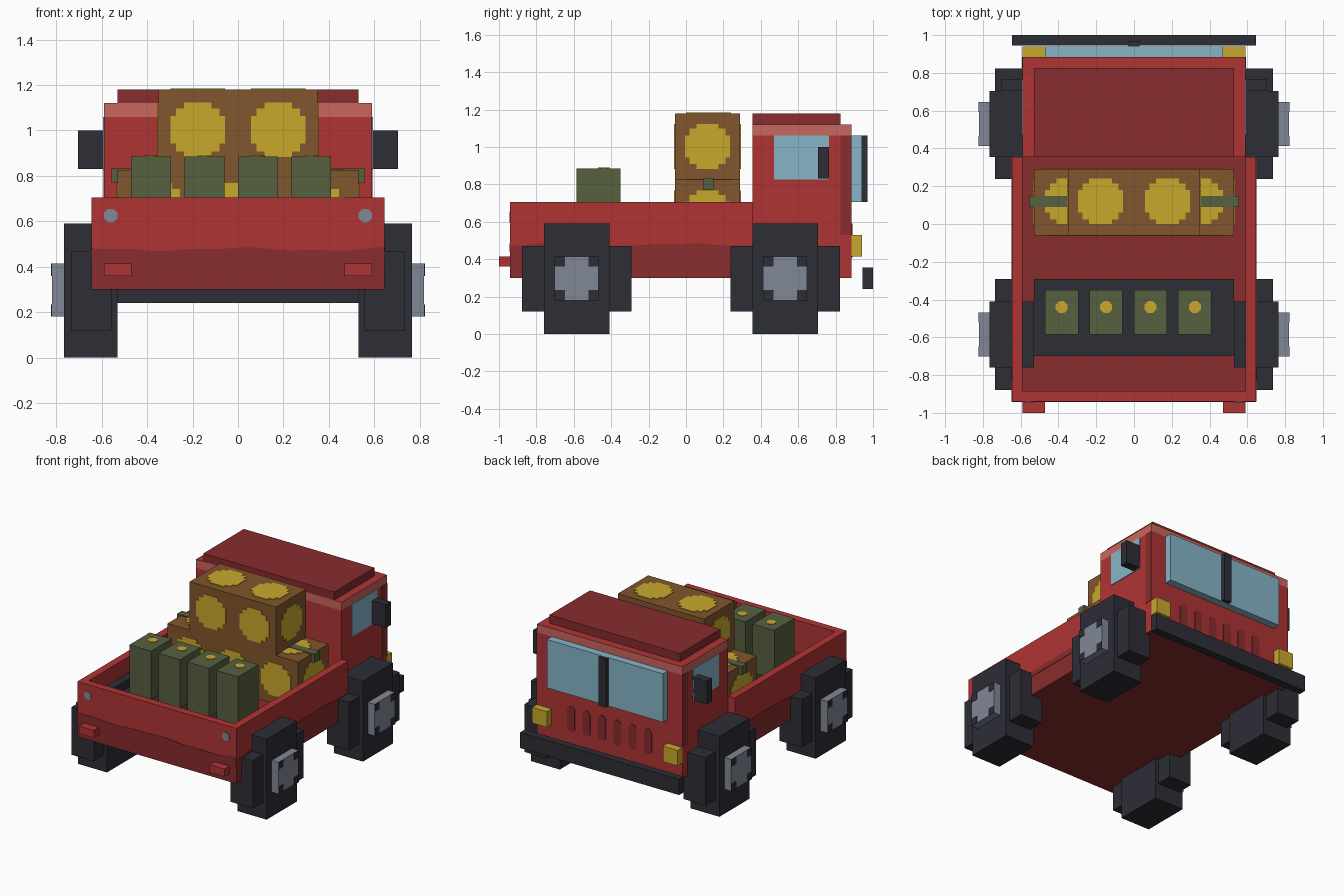
import bpy, bmesh, math
from mathutils import Vector

cube = bpy.data.objects.get("Cube")
if cube:
    bpy.data.objects.remove(cube, do_unlink=True)


def material(name, hex_colour):
    """Flat material from an sRGB hex string."""
    srgb = [int(hex_colour[i:i + 2], 16) / 255 for i in (0, 2, 4)]
    rgba = [c / 12.92 if c < 0.04 else ((c + 0.055) / 1.055) ** 2.4 for c in srgb] + [1]
    m = bpy.data.materials.new(name)
    m.use_nodes = True
    m.diffuse_color = rgba
    m.node_tree.nodes["Principled BSDF"].inputs["Base Color"].default_value = rgba
    return m


RED = material("red paint", "B03434")
DARK_RED = material("dark red paint", "882C2E")
LIGHT_RED = material("light red trim", "C9675F")
BLACK = material("black rubber", "2D2D36")
GREY = material("grey metal", "808796")
GLASS = material("blue glass", "87B5C9")
YELLOW = material("yellow", "C9A92C")
BROWN = material("brown crate", "81562D")
GREEN = material("olive green", "566040")


def finish(name, bm, mats, rule=None):
    """Turn a bmesh into an object; rule(face) gives the material index."""
    bmesh.ops.recalc_face_normals(bm, faces=bm.faces)
    bm.normal_update()
    if rule:
        for f in bm.faces:
            f.material_index = rule(f)
    mesh = bpy.data.meshes.new(name)
    bm.to_mesh(mesh)
    bm.free()
    for m in mats:
        mesh.materials.append(m)
    ob = bpy.data.objects.new(name, mesh)
    bpy.context.collection.objects.link(ob)
    return ob


def box(name, x, y, z, *mats, rule=None):
    """Box from three (min, max) ranges."""
    bm = bmesh.new()
    bmesh.ops.create_cube(bm, size=1)
    for v in bm.verts:
        v.co = [r[0] if c < 0 else r[1] for c, r in zip(v.co, (x, y, z))]
    return finish(name, bm, mats, rule)


def pair(name, x, y, z, *mats):
    """The same box on the left and on the right."""
    box("left_" + name, x, y, z, *mats)
    box("right_" + name, (-x[1], -x[0]), y, z, *mats)


def plate(name, outline, axis, at, mat, thick=0.004):
    """Thin painted plate: 2D outline standing off a surface along an axis."""
    bm = bmesh.new()

    def place(u, v):
        co = [u, v]
        co.insert("xyz".index(axis), at)
        return bm.verts.new(co)

    face = bm.faces.new([place(u, v) for u, v in outline])
    out = bmesh.ops.extrude_face_region(bm, geom=[face])["geom"]
    step = Vector((0, 0, 0))
    step["xyz".index(axis)] = thick
    bmesh.ops.translate(bm, vec=step, verts=[g for g in out if isinstance(g, bmesh.types.BMVert)])
    return finish(name, bm, [mat])


def disc(u, v, r, n=12, stretch=0):
    """Round outline; stretch pulls it into an upright pill."""
    pts = []
    for i in range(n):
        a = math.tau * (i + 0.5) / n
        pts.append((u + r * math.cos(a), v + r * math.sin(a) + math.copysign(stretch, math.sin(a))))
    return pts


def stepped_spot(u, v):
    """Blocky round spot, one quarter turned four times."""
    quarter = [(.12, .06), (.095, .06), (.095, .095), (.06, .095), (.06, .12)]
    pts = []
    for _ in range(4):
        pts += [(u + a, v + b) for a, b in quarter]
        quarter = [(-b, a) for a, b in quarter]
    return pts


def rect(u0, u1, v0, v1):
    return [(u0, v0), (u1, v0), (u1, v1), (u0, v1)]


# Cargo bed: dark floor slab, red walls
box("bed_floor", (-.645, .645), (-.94, .355), (.30, .47), DARK_RED)
pair("bed_wall", (.59, .645), (-.94, .355), (.47, .705), RED)
box("tailgate", (-.59, .59), (-.94, -.885), (.47, .705), RED)
box("bed_tray", (-.53, .53), (-.70, -.29), (.47, .53), BLACK)


# Wavy dark skirt along the bed
def skirt(u0, u1, n=36):
    pts = [(u0, .44), (u1, .44)]
    for i in range(n + 1):
        u = u1 + (u0 - u1) * i / n
        pts.append((u, .477 + .006 * math.sin(9 * u + 1.5) + .003 * math.sin(23 * u)))
    return pts


plate("tailgate_skirt", skirt(-.645, .645), "y", -.94, DARK_RED, -.003)
for side, s in (("left", 1), ("right", -1)):
    plate(side + "_bed_skirt", skirt(-.94, .355), "x", s * .645, DARK_RED, s * .003)
    plate(side + "_reflector", disc(s * .56, .625, .032, 8), "y", -.94, GREY, -.005)
pair("tail_lamp", (.47, .59), (-1, -.94), (.36, .415), RED)

# Cab
box("cab", (-.59, .59), (.355, .885), (.30, 1.06), RED, DARK_RED,
    rule=lambda f: int(f.normal.z < -.5))
box("cab_trim", (-.59, .59), (.355, .885), (1.06, 1.12), LIGHT_RED, RED,
    rule=lambda f: int(f.normal.z > .5))
box("roof", (-.53, .53), (.355, .825), (1.12, 1.18), DARK_RED)
for side, s in (("left", 1), ("right", -1)):
    plate(side + "_window", rect(.47, .765, .825, 1.06), "x", s * .59, GLASS, s * .005)
    plate(side + "_corner_stripe", rect(.825, .885, .53, 1.06), "x", s * .59, DARK_RED, s * .003)
pair("mirror", (.59, .705), (.705, .765), (.83, 1.0), BLACK)
box("windshield", (-.47, .47), (.885, .94), (.705, 1.06), GLASS)
box("windshield_divider", (-.03, .03), (.94, .97), (.705, 1.06), BLACK)
pair("headlight", (.47, .59), (.885, .94), (.415, .53), YELLOW)
box("bumper", (-.645, .645), (.945, 1.0), (.24, .355), BLACK)
for i in range(6):
    plate(f"grille_vent_{i + 1}", disc((i - 2.5) * .125, .5, .034, 8, .06), "y", .885, DARK_RED)

# Wheels: two crossed blocks, square hub with dark corners
for end, cy in (("cab", .53), ("bed", -.585)):
    pair(end + "_tyre_tall", (.53, .765), (cy - .175, cy + .175), (0, .59), BLACK)
    pair(end + "_tyre_long", (.555, .735), (cy - .293, cy + .293), (.12, .47), BLACK)
    pair(end + "_hub", (.765, .82), (cy - .117, cy + .117), (.18, .413), GREY)
    for s in (1, -1):
        for a in (1, -1):
            for b in (1, -1):
                u, v = cy + a * .09, .297 + b * .09
                plate(end + "_hub_corner", rect(u - .027, u + .027, v - .027, v + .027),
                      "x", s * .82, BLACK, s * .003)


# Crates with blocky spots
def crate(name, half, z, spots, top_spots):
    y0, y1 = -.06, .29
    cy, cz = (y0 + y1) / 2, (z[0] + z[1]) / 2
    box(name, (-half, half), (y0, y1), z, BROWN)
    for x in spots:
        plate(name + "_front_spot", stepped_spot(x, cz), "y", y0, YELLOW, -.004)
        plate(name + "_back_spot", stepped_spot(x, cz), "y", y1, YELLOW)
    for x in top_spots:
        plate(name + "_top_spot", stepped_spot(x, cy + .005), "z", z[1], YELLOW)
    for s in (1, -1):
        plate(name + "_side_spot", stepped_spot(cy, cz), "x", s * half, YELLOW, s * .004)


crate("lower_crate", .53, (.47, .825), (-.35, 0, .35), (-.35, .35))
crate("upper_crate", .35, (.825, 1.18), (-.177, .177), (-.177, .177))
box("crate_strap", (-.557, .557), (.09, .147), (.77, .832), GREEN)

# Fuel cans with caps
for i in range(4):
    x = -.383 + i * .235
    box(f"fuel_can_{i + 1}", (x - .088, x + .088), (-.585, -.35), (.47, .885), GREEN)
    plate(f"fuel_cap_{i + 1}", disc(x, -.44, .034, 8), "z", .885, YELLOW)
